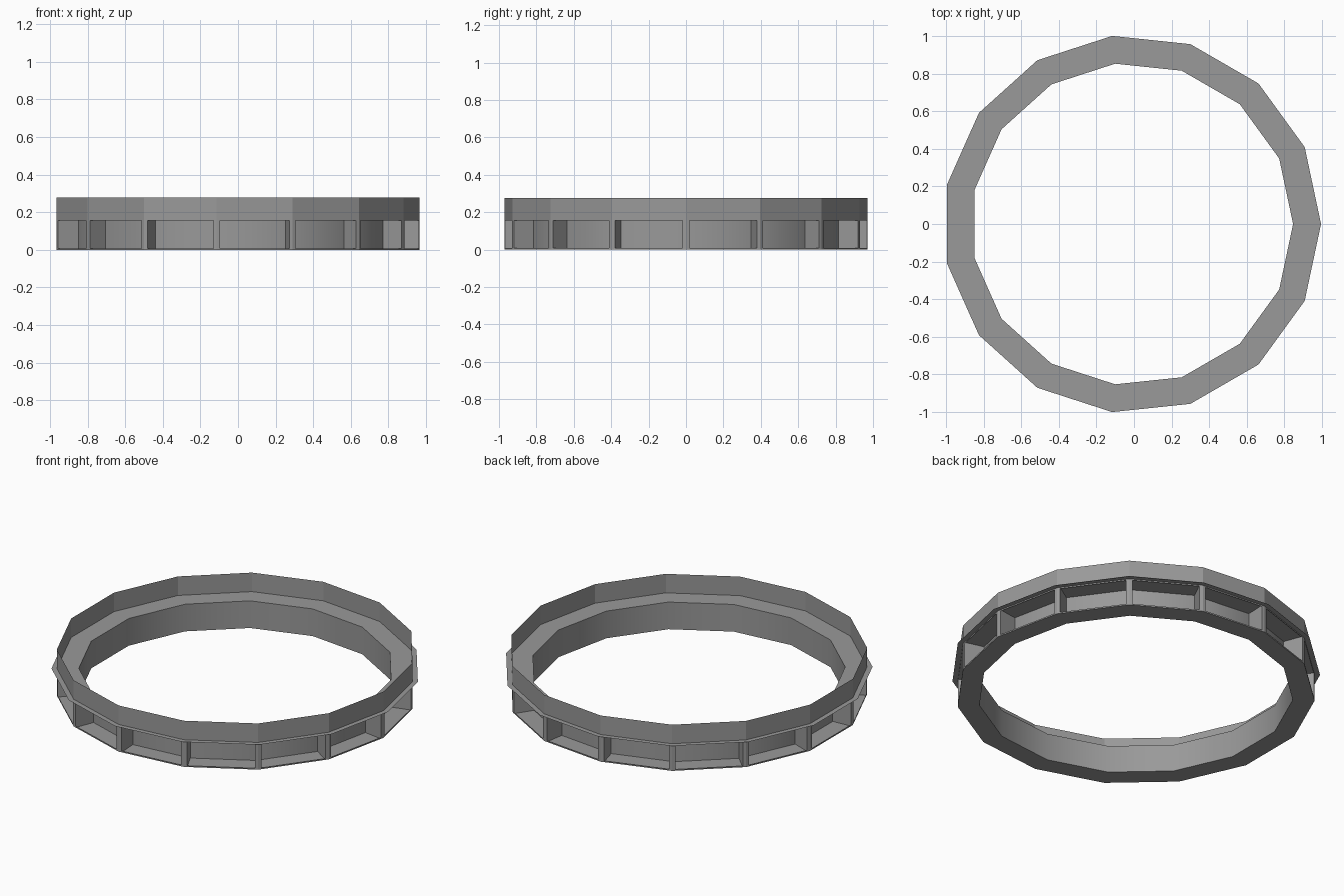
import bpy, bmesh
from math import sin, cos, radians
from mathutils import Vector

if "Cube" in bpy.data.objects:
    bpy.data.objects.remove(bpy.data.objects["Cube"])

N = 15
STEP = 360 / N
CX = -0.011                      # centres the odd-sided ring on its bounds
R_IN, R_WALL, R_FLANGE = 0.857, 0.976, 1.0055
Z_FLANGE, Z_TOP = 0.163, 0.277

# Dark grey finish
dark = bpy.data.materials.new("dark_grey")
dark.diffuse_color = (0.32, 0.32, 0.32, 1)
dark.use_nodes = True
dark.node_tree.nodes["Principled BSDF"].inputs["Base Color"].default_value = dark.diffuse_color


def corner(r, i, z):
    a = radians(i * STEP)
    return Vector((r * cos(a), r * sin(a), z))


def finish(name, bm, smooth=False):
    me = bpy.data.meshes.new(name)
    bm.to_mesh(me)
    bm.free()
    for p in me.polygons:
        p.use_smooth = smooth
    me.materials.append(dark)
    ob = bpy.data.objects.new(name, me)
    ob.location.x = CX
    bpy.context.collection.objects.link(ob)
    return ob


def lathe(name, profile, smooth=False):
    """Sweep (radius, z) points round the 15-sided ring."""
    bm = bmesh.new()
    rings = [[bm.verts.new(corner(r, i, z)) for i in range(N)] for r, z in profile]
    for a, b in zip(rings, rings[1:]):
        for i in range(N):
            j = (i + 1) % N
            bm.faces.new((a[i], a[j], b[j], b[i]))
    return finish(name, bm, smooth)


# Upright thin sheets: raised rim and smooth inner wall
lathe("upper_rim", [(R_WALL, Z_FLANGE), (R_WALL, Z_TOP)])
lathe("inner_wall", [(R_IN, Z_FLANGE), (R_IN, 0)], smooth=True)

# Flat rings with narrow lips framing the openings
lathe("flange", [(R_FLANGE, Z_FLANGE), (R_IN, Z_FLANGE)])
lathe("upper_lip", [(R_WALL, 0.155), (R_WALL, Z_FLANGE)])
lathe("base_ring", [(R_IN, 0), (R_WALL, 0), (R_WALL, 0.008)])

# Wedge posts: outer face wraps each corner, sides meet at the inner wall
bm = bmesh.new()
for i in range(N):
    lo, hi = [], []
    for loop, z in ((lo, 0.0), (hi, Z_FLANGE)):
        mid = corner(R_WALL, i, z)
        before = mid + (corner(R_WALL, i - 1, z) - mid).normalized() * 0.018
        after = mid + (corner(R_WALL, i + 1, z) - mid).normalized() * 0.018
        loop += [bm.verts.new(p) for p in (corner(R_IN, i, z), before, mid, after)]
    for k in range(4):
        n = (k + 1) % 4
        bm.faces.new((lo[k], lo[n], hi[n], hi[k]))
finish("posts", bm)
